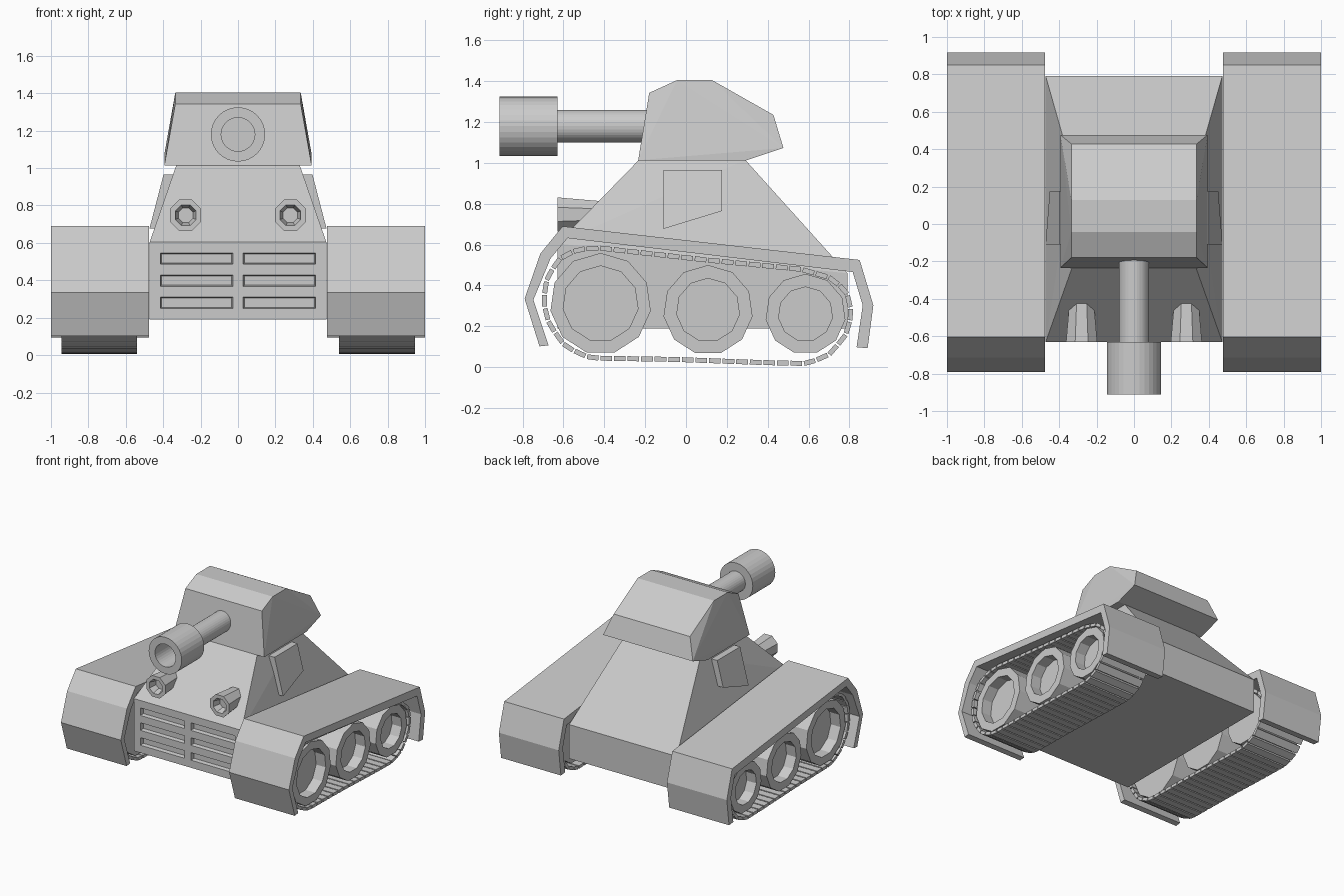
import bpy, bmesh, math
from mathutils import Matrix, Vector

if "Cube" in bpy.data.objects:
    bpy.data.objects.remove(bpy.data.objects["Cube"])

grey = bpy.data.materials.new("plain_grey")
grey.use_nodes = True
grey.diffuse_color = (0.6, 0.6, 0.6, 1)
grey.node_tree.nodes["Principled BSDF"].inputs["Base Color"].default_value = (0.6, 0.6, 0.6, 1)


def finish(bm, name, mirror=False):
    bmesh.ops.recalc_face_normals(bm, faces=bm.faces)
    mesh = bpy.data.meshes.new(name)
    bm.to_mesh(mesh)
    bm.free()
    mesh.materials.append(grey)
    ob = bpy.data.objects.new(name, mesh)
    bpy.context.collection.objects.link(ob)
    if mirror:
        ob.modifiers.new("mirror", 'MIRROR')
    return ob


def hull(points):
    """Convex solid with flat faces merged."""
    bm = bmesh.new()
    for p in points:
        bm.verts.new(p)
    bmesh.ops.convex_hull(bm, input=bm.verts)
    bmesh.ops.dissolve_limit(bm, angle_limit=0.02, verts=bm.verts, edges=bm.edges)
    return bm


def both_sides(x, outline):
    return [(s * x, y, z) for s in (-1, 1) for y, z in outline]


def prism(bm, rings):
    """Solid between equally long loops of points."""
    loops = [[bm.verts.new(p) for p in ring] for ring in rings]
    for a, b in zip(loops, loops[1:]):
        for i in range(len(a)):
            j = (i + 1) % len(a)
            bm.faces.new((a[i], a[j], b[j], b[i]))
    bm.faces.new(loops[0])
    bm.faces.new(loops[-1])


def lathe(bm, profile, sides, matrix, phase=0.0):
    """Turn (radius, height) rings around the local z axis."""
    turn = [phase + 2 * math.pi * i / sides for i in range(sides)]
    prism(bm, [[matrix @ Vector((r * math.cos(a), r * math.sin(a), h)) for a in turn]
               for r, h in profile])


# Hull with sloped upper body
bm = hull(both_sides(0.472, [(-0.63, 0.19), (-0.63, 0.605), (0.79, 0.46), (0.79, 0.19)])
          + both_sides(0.33, [(-0.23, 1.015), (0.29, 1.015)]))

# Recessed grille slots in the front wall
rows = [0.25, 0.368, 0.486]
slot_h, slot_in, slot_out = 0.06, 0.028, 0.415


def front_faces():
    return [f for f in bm.faces if all(abs(v.co.y + 0.63) < 0.001 for v in f.verts)]


cuts = [((x, 0, 0), (1, 0, 0)) for x in (-slot_out, -slot_in, slot_in, slot_out)]
cuts += [((0, 0, z + d), (0, 0, 1)) for z in rows for d in (0, slot_h)]
for co, no in cuts:
    faces = front_faces()
    geom = set(faces)
    for f in faces:
        geom.update(f.edges, f.verts)
    bmesh.ops.bisect_plane(bm, geom=list(geom), plane_co=co, plane_no=no)
bmesh.ops.recalc_face_normals(bm, faces=bm.faces)
slots = []
for f in front_faces():
    c = f.calc_center_median()
    if slot_in < abs(c.x) < slot_out and any(z < c.z < z + slot_h for z in rows):
        slots.append(f)
bmesh.ops.inset_individual(bm, faces=slots, thickness=0.008, depth=-0.03)
finish(bm, "hull")

# Turret
upper = [(-0.18, 1.343), (-0.044, 1.405), (0.128, 1.405), (0.428, 1.235)]
lower = [(-0.234, 1.013), (0.477, 1.073), (0.295, 1.013)]
finish(hull(both_sides(0.335, upper) + both_sides(0.394, lower)), "turret")

# Gun barrel and hollow muzzle
forward = Matrix.Rotation(math.pi / 2, 4, 'X')
axis = Matrix.Translation((0, 0, 1.18)) @ forward
bm = bmesh.new()
lathe(bm, [(0.08, 0.1), (0.08, 0.64)], 32, axis)
finish(bm, "gun_barrel")
bm = bmesh.new()
lathe(bm, [(0.145, 0.63), (0.145, 0.912), (0.09, 0.912), (0.09, 0.68)], 32, axis)
finish(bm, "gun_muzzle")

# Headlights
bm = bmesh.new()
lathe(bm, [(0.065, 0.36), (0.09, 0.63), (0.06, 0.63), (0.042, 0.57)], 8,
      Matrix.Translation((0.28, 0, 0.748)) @ forward, math.pi / 8)
finish(bm, "headlight", True)

# Side hatch plates lying on the sloped hull
hatch = [(-0.11, 0.966), (0.177, 0.966), (0.177, 0.765), (-0.11, 0.677)]
bm = bmesh.new()
prism(bm, [[(x + (0.966 - z) * 0.26, y, z) for y, z in hatch] for x in (0.33, 0.398)])
finish(bm, "side_hatch", True)

# Fenders: bent strip over each track
outer = [(-0.717, 0.102), (-0.79, 0.335), (-0.713, 0.556), (-0.604, 0.69),
         (0.85, 0.525), (0.917, 0.303), (0.889, 0.093)]
inner = [(0.835, 0.098), (0.865, 0.303), (0.816, 0.466), (-0.58, 0.632),
         (-0.663, 0.532), (-0.747, 0.33), (-0.673, 0.107)]
bm = bmesh.new()
prism(bm, [[(x, y, z) for y, z in outer + inner] for x in (0.475, 1.0)])
finish(bm, "fender", True)

# Road wheels with sunken hubs
bm = bmesh.new()
for y, z, r, hub in [(-0.418, 0.311, 0.248, 0.185), (0.108, 0.28, 0.22, 0.155),
                     (0.585, 0.26, 0.197, 0.133)]:
    lathe(bm, [(r, 0.56), (r, 0.935), (hub, 0.935), (hub, 0.85)], 11,
          Matrix.Translation((0, y, z)) @ Matrix.Rotation(math.pi / 2, 4, 'Y'), math.pi)
finish(bm, "road_wheels", True)

# Track: flat links spaced evenly along a closed path
path = [(-0.42, 0.583), (0.1, 0.525), (0.56, 0.48), (0.7, 0.44), (0.785, 0.375),
        (0.812, 0.26), (0.78, 0.155), (0.705, 0.065), (0.6, 0.018), (0.4, 0.022),
        (-0.05, 0.038), (-0.47, 0.045), (-0.59, 0.1), (-0.67, 0.21), (-0.698, 0.32),
        (-0.68, 0.44), (-0.62, 0.53), (-0.53, 0.578)]
path = [Vector(p) for p in path]
spans = list(zip(path, path[1:] + path[:1]))
total = sum((b - a).length for a, b in spans)


def along(distance):
    distance %= total
    for a, b in spans:
        step = (b - a).length
        if distance <= step:
            return a.lerp(b, distance / step)
        distance -= step
    return path[0].copy()


links = 54
pitch = total / links
bm = bmesh.new()
for i in range(links):
    a, b = along(i * pitch), along(i * pitch + pitch * 0.86)
    side = Vector((a.y - b.y, b.x - a.x)).normalized() * 0.012
    ring = [a - side, b - side, b + side, a + side]
    prism(bm, [[(x, p.x, p.y) for p in ring] for x in (0.54, 0.945)])
finish(bm, "track_links", True)
